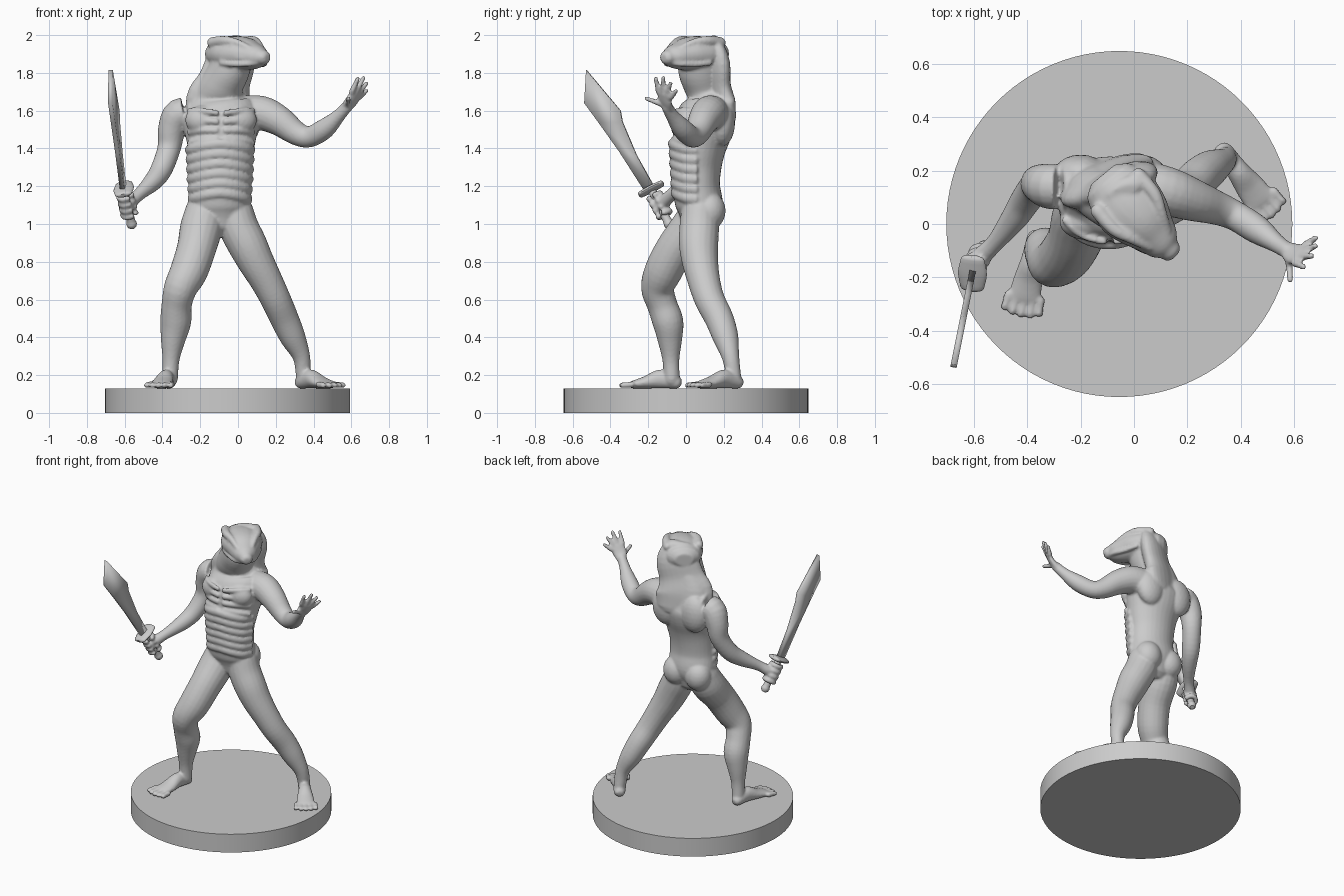
import bpy, bmesh, math
from mathutils import Vector, Matrix

cube = bpy.data.objects.get("Cube")
if cube:
    bpy.data.objects.remove(cube)

# One plain grey for everything
grey = bpy.data.materials.new("stone grey")
grey.use_nodes = True
colour = (.6, .6, .6, 1)
grey.diffuse_color = colour
grey.node_tree.nodes["Principled BSDF"].inputs["Base Color"].default_value = colour


def finish(name, bm, angle=40):
    """Turn a bmesh into a shaded, named object."""
    bmesh.ops.recalc_face_normals(bm, faces=bm.faces)
    mesh = bpy.data.meshes.new(name)
    bm.to_mesh(mesh)
    bm.free()
    mesh.materials.append(grey)
    obj = bpy.data.objects.new(name, mesh)
    bpy.context.scene.collection.objects.link(obj)
    bpy.ops.object.select_all(action='DESELECT')
    obj.select_set(True)
    bpy.context.view_layer.objects.active = obj
    bpy.ops.object.shade_smooth_by_angle(angle=math.radians(angle))
    return obj


def spline(rows, steps=4):
    """Smooth curve through rows of position and radii."""
    rows = [Vector(r if len(r) == 5 else (*r, r[3])) for r in rows]
    ext = [2 * rows[0] - rows[1], *rows, 2 * rows[-1] - rows[-2]]
    out = []
    for p, q, r, s in zip(ext, ext[1:], ext[2:], ext[3:]):
        for k in range(steps):
            t = k / steps
            out.append(q + (r - p) * t / 2 + (p - q * 2.5 + r * 2 - s / 2) * t * t
                       + ((q - r) * 3 + s - p) * t ** 3 / 2)
    return out + [rows[-1]]


def loft(bm, rows, side=(1, 0, 0), sides=20):
    """Elliptical tube with rounded ends along the given rows."""
    path = spline(rows)
    pts = [Vector(p[:3]) for p in path]
    last = len(pts) - 1
    tangents = [(pts[min(i + 1, last)] - pts[max(i - 1, 0)]).normalized() for i in range(last + 1)]
    sections = [(pts[i], tangents[i], path[i][3], path[i][4]) for i in range(last + 1)]

    def cap(section, sign):
        p, t, a, b = section
        r = min(a, b)
        return [(p + t * sign * r * h, t, a * k, b * k) for h, k in ((.5, .86), (.85, .5))]

    sections = cap(sections[0], -1)[::-1] + sections + cap(sections[-1], 1)
    rings = []
    for p, t, a, b in sections:
        u = Vector(side)
        u = (u - t * u.dot(t)).normalized()
        v = t.cross(u)
        turn = [math.tau * k / sides for k in range(sides)]
        rings.append([bm.verts.new(p + u * a * math.cos(w) + v * b * math.sin(w)) for w in turn])
    for low, high in zip(rings, rings[1:]):
        for k in range(sides):
            n = (k + 1) % sides
            bm.faces.new((low[k], low[n], high[n], high[k]))
    bm.faces.new(rings[0][::-1])
    bm.faces.new(rings[-1])


def ball(bm, centre, radii):
    bmesh.ops.create_icosphere(bm, subdivisions=3, radius=1,
                               matrix=Matrix.Translation(centre) @ Matrix.Diagonal((*radii, 1)))


body = bmesh.new()

# Torso and neck
loft(body, [(-.1, .07, 1.03, .14, .1), (-.1, .07, 1.1, .165, .125), (-.095, .055, 1.2, .16, .125),
            (-.095, .06, 1.3, .16, .127), (-.09, .07, 1.4, .175, .14), (-.09, .09, 1.5, .195, .155),
            (-.09, .105, 1.58, .2, .15), (-.1, .12, 1.66, .16, .105), (-.09, .1, 1.73, .12, .11),
            (-.05, .08, 1.81, .11, .12), (-.03, .08, 1.88, .11, .12)], sides=32)
for s in (-1, 1):
    ball(body, (-.1 + s * .085, .125, 1.07), (.09, .085, .1))
    ball(body, (-.09 + s * .09, .01, 1.55), (.1, .07, .08))
    ball(body, (-.09 + s * .11, .19, 1.54), (.1, .07, .13))

# Belly plates
for k in range(6):
    z = 1.13 + k * .052
    grow = k * .003
    loft(body, [(-.095 + (.158 + grow) * math.sin(w), .06 - (.126 + grow) * math.cos(w),
                 z + .035 * math.cos(w) ** 3, .015, .024)
                for w in (-1.5, -1, -.5, 0, .5, 1, 1.5)], side=(0, -1, 0), sides=12)

# Chest ribs
for s in (-1, 1):
    for k in range(4):
        z = 1.45 + k * .045
        loft(body, [(-.09 + s * .19 * math.sin(w), .085 - .153 * math.cos(w),
                     z + k * .012 * w - .02 * w * w, .012, .016)
                    for w in (.12, .45, .8, 1.1)], side=(0, -1, 0), sides=10)

# Hood behind the neck
loft(body, [(-.04, .13, 1.95, .11, .05), (-.04, .15, 1.86, .14, .065), (-.07, .15, 1.76, .15, .065),
            (-.1, .16, 1.66, .19, .07), (-.1, .18, 1.55, .17, .06)], side=(.9, .4, 0), sides=24)

# Head, brows, lips and eyes
across = Vector((.75, .66, 0))
ahead = Vector((.66, -.75, 0))
loft(body, [(-.07, .13, 1.9, .12, .085), (-.02, .07, 1.9, .135, .095), (.03, .015, 1.9, .12, .09),
            (.075, -.035, 1.89, .09, .074), (.11, -.075, 1.885, .068, .058),
            (.13, -.095, 1.882, .045, .042)], side=across, sides=24)
skull = Vector((-.02, .07, 1.9))
for s in (-1, 1):
    def face(forward, out, up, r):
        return (*(skull + ahead * forward + across * s * out + Vector((0, 0, up))), r)
    loft(body, [face(-.06, .1, .06, .03), face(.03, .1, .07, .026), face(.1, .075, .062, .02),
                face(.17, .045, .03, .016)])
    for up, r in ((-.012, .014), (-.046, .016)):
        loft(body, [face(.03, .115, up, r), face(.1, .09, up - .008, r), face(.17, .062, up - .006, r),
                    face(.205, .03, up, r), face(.21, 0, up, r)], sides=10)
    ball(body, face(.085, .088, .042, 0)[:3], (.017, .017, .017))

# Sword arm and raised arm
loft(body, [(-.22, .14, 1.58, .085), (-.31, .14, 1.58, .085), (-.35, .15, 1.5, .074), (-.365, .145, 1.4, .062),
            (-.405, .09, 1.29, .058), (-.45, .02, 1.225, .05), (-.52, -.07, 1.16, .034),
            (-.565, -.115, 1.12, .036)])
loft(body, [(.03, .14, 1.58, .1), (.13, .12, 1.585, .092), (.22, .09, 1.545, .08), (.31, .06, 1.48, .064),
            (.38, .03, 1.462, .056), (.46, -.02, 1.505, .054), (.53, -.07, 1.57, .036),
            (.575, -.1, 1.62, .03)], side=(0, 0, 1))

# Open hand
loft(body, [(.57, -.095, 1.61, .032, .024), (.6, -.11, 1.65, .046, .02), (.625, -.115, 1.69, .046, .017)],
     side=(.4, .75, -.5))
for knuckle, tip in (((.602, -.145, 1.7), (.635, -.16, 1.77)), ((.625, -.122, 1.7), (.665, -.12, 1.775)),
                     ((.638, -.1, 1.69), (.68, -.082, 1.745)), ((.642, -.08, 1.67), (.68, -.052, 1.705)),
                     ((.58, -.12, 1.63), (.585, -.21, 1.665))):
    loft(body, [(*knuckle, .016), (*tip, .012)], side=(0, 1, 0), sides=10)

# Fist around the grip
guard = Vector((-.605, -.185, 1.185))
pommel = Vector((-.563, -.09, 1.0))
axis = (guard - pommel).normalized()
out = axis.cross(Vector((0, .83, .55))).normalized()
flat = out.cross(axis)
ball(body, pommel.lerp(guard, .55), (.035, .035, .045))
for k in range(4):
    mid = pommel.lerp(guard, .28 + k * .17)
    loft(body, [(*(mid + (out * math.cos(w) + flat * math.sin(w)) * .035), .016)
                for w in (-2, -1, 0, 1, 2, 3)], side=axis, sides=10)

# Legs
loft(body, [(-.02, .075, 1.07, .1), (.005, .07, .98, .105), (.05, .067, .89, .104), (.095, .075, .8, .096),
            (.15, .095, .7, .086), (.2, .125, .6, .08), (.245, .175, .5, .076), (.29, .21, .4, .068),
            (.335, .235, .3, .047), (.345, .25, .21, .04), (.345, .255, .17, .04)])
loft(body, [(-.18, .07, 1.07, .1), (-.195, .03, .98, .112), (-.22, -.055, .87, .104), (-.26, -.12, .75, .1),
            (-.305, -.15, .66, .088), (-.325, -.125, .57, .08), (-.33, -.095, .48, .082),
            (-.345, -.085, .38, .064), (-.355, -.08, .28, .045), (-.36, -.075, .18, .042)])


# Feet with toes
def foot(heel, pad):
    heel, pad = Vector((*heel, .163)), Vector((*pad, .15))
    d = (pad - heel).normalized()
    side = Vector((-d.y, d.x, 0)).normalized()
    instep, arch = heel.lerp(pad, .35), heel.lerp(pad, .7)
    instep.z, arch.z = .18, .162
    loft(body, [(*heel, .038, .036), (*instep, .042, .05), (*arch, .055, .034), (*pad, .062, .022)], side=side)
    for k in range(-2, 3):
        root = pad + side * k * .03
        tip = root + d * (.065 - .004 * k * k) + side * k * .003
        tip.z = .146
        loft(body, [(*root, .018), (*root.lerp(tip, .6), .015), (*tip, .015)], side=side, sides=10)


foot((.335, .27), (.475, .085))
foot((-.365, -.055), (-.41, -.275))

figure = finish("figure_body", body, 180)
fuse = figure.modifiers.new("fuse", 'REMESH')
fuse.mode = 'VOXEL'
fuse.voxel_size = .008
fuse.use_smooth_shade = True
soften = figure.modifiers.new("soften", 'SMOOTH')
soften.factor = .5
soften.iterations = 4

# Sword blade: flat outline, thickened
bm = bmesh.new()
outline = [(-.225, 1.185), (-.35, 1.38), (-.46, 1.535), (-.537, 1.64), (-.527, 1.815),
           (-.347, 1.6), (-.336, 1.54), (-.262, 1.365), (-.17, 1.2)]
bm.faces.new([bm.verts.new((-.605 + .2 * (y + .18), y, z)) for y, z in outline])
blade = finish("sword_blade", bm)
thick = blade.modifiers.new("thickness", 'SOLIDIFY')
thick.thickness = .024
thick.offset = 0

# Sword guard and grip
bm = bmesh.new()
loft(bm, [(*(guard - flat * .06), .045, .016), (*guard, .055, .018), (*(guard + flat * .06), .045, .016)], side=out)
finish("sword_guard", bm)
bm = bmesh.new()
loft(bm, [(*pommel, .028), (*pommel.lerp(guard, .2), .022), (*guard, .022)], side=out)
finish("sword_grip", bm)

# Round base
bm = bmesh.new()
bmesh.ops.create_cone(bm, cap_ends=True, segments=96, radius1=.648, radius2=.648, depth=.13,
                      matrix=Matrix.Translation((-.055, 0, .065)))
finish("round_base", bm)
